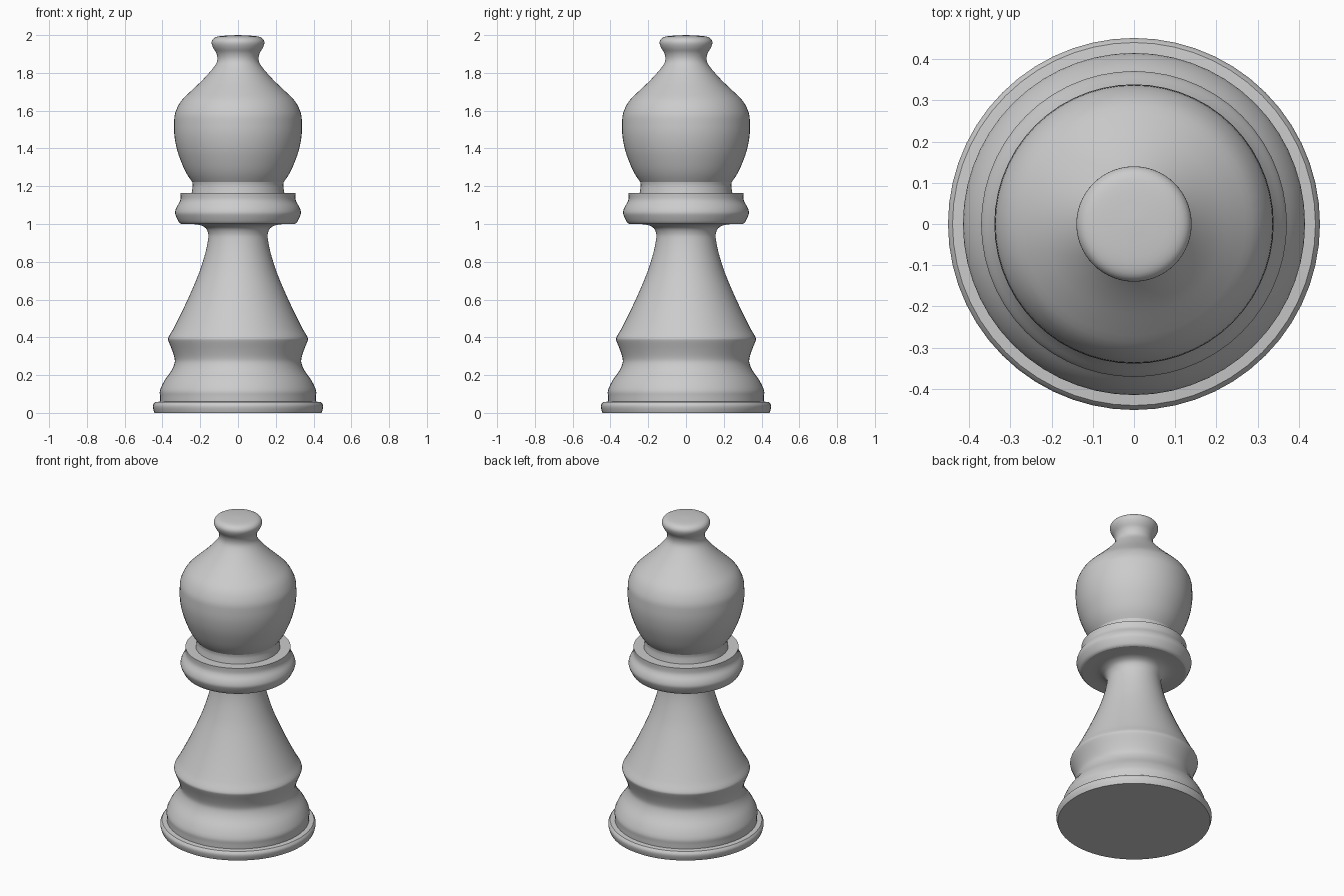
import bpy, bmesh, math
from mathutils import Matrix

if "Cube" in bpy.data.objects:
    bpy.data.objects.remove(bpy.data.objects["Cube"])

SEGMENTS = 56


def smooth_curve(pts, steps=3):
    """Catmull-Rom interpolation through (radius, height) points."""
    p = [pts[0]] + pts + [pts[-1]]
    out = []
    for i in range(1, len(p) - 2):
        for s in range(steps):
            t = s / steps
            out.append(tuple(
                0.5 * (2 * b + (c - a) * t + (2 * a - 5 * b + 4 * c - d) * t * t
                       + (3 * b - a - 3 * c + d) * t ** 3)
                for a, b, c, d in zip(p[i - 1], p[i], p[i + 1], p[i + 2])))
    return out + [pts[-1]]


def lathe(name, profile):
    """Revolve a (radius, height) profile around z."""
    bm = bmesh.new()
    verts = [bm.verts.new((max(r, 0), 0, z)) for r, z in profile]
    edges = [bm.edges.new(e) for e in zip(verts, verts[1:])]
    bmesh.ops.spin(bm, geom=verts + edges, cent=(0, 0, 0), axis=(0, 0, 1),
                   angle=2 * math.pi, steps=SEGMENTS, use_duplicate=False)
    bmesh.ops.remove_doubles(bm, verts=bm.verts[:], dist=1e-5)
    bmesh.ops.recalc_face_normals(bm, faces=bm.faces[:])
    # open shells: make sure the sides face outwards
    if sum(f.normal.x * f.calc_center_median().x + f.normal.y * f.calc_center_median().y
           for f in bm.faces) < 0:
        bmesh.ops.reverse_faces(bm, faces=bm.faces[:])
    mesh = bpy.data.meshes.new(name)
    bm.to_mesh(mesh)
    bm.free()
    obj = bpy.data.objects.new(name, mesh)
    bpy.context.collection.objects.link(obj)
    bpy.ops.object.select_all(action='DESELECT')
    obj.select_set(True)
    bpy.context.view_layer.objects.active = obj
    bpy.ops.object.shade_smooth_by_angle(angle=math.radians(42))


# Foot disc
lathe("foot", [(0, 0), (0.442, 0)]
      + smooth_curve([(0.443, 0.002), (0.45, 0.025), (0.45, 0.042), (0.44, 0.057)])
      + [(0.412, 0.06)])

# Bell base, ridge and tapering stem up to the collar underside
lathe("stem", smooth_curve([
    (0.412, 0.06), (0.413, 0.09), (0.413, 0.12), (0.39, 0.17), (0.355, 0.22),
    (0.337, 0.26), (0.336, 0.29), (0.35, 0.335), (0.368, 0.38), (0.37, 0.395),
    (0.361, 0.414), (0.34, 0.45), (0.29, 0.55), (0.244, 0.65), (0.203, 0.75),
    (0.172, 0.85), (0.158, 0.92), (0.158, 0.95), (0.17, 0.977), (0.197, 0.993),
    (0.235, 0.999), (0.30, 1.0)]))

# Collar with rounded bulge and flat upper ledge
lathe("collar", smooth_curve([
    (0.30, 1.0), (0.313, 1.01), (0.33, 1.045), (0.333, 1.065), (0.325, 1.09),
    (0.31, 1.115), (0.304, 1.135), (0.305, 1.165)]) + [(0.243, 1.165)])

# Short neck ring under the head
lathe("neck", smooth_curve([(0.245, 1.165), (0.242, 1.185), (0.24, 1.205), (0.242, 1.222)]))

# Head and top knob
lathe("head", smooth_curve([
    (0.242, 1.222), (0.268, 1.26), (0.293, 1.31), (0.322, 1.39), (0.337, 1.47),
    (0.338, 1.54), (0.332, 1.59), (0.302, 1.65), (0.253, 1.70), (0.20, 1.75),
    (0.153, 1.80), (0.118, 1.845), (0.109, 1.875), (0.115, 1.905), (0.13, 1.93),
    (0.139, 1.953), (0.137, 1.972), (0.12, 1.988), (0.08, 1.996), (0, 2.0)]))
